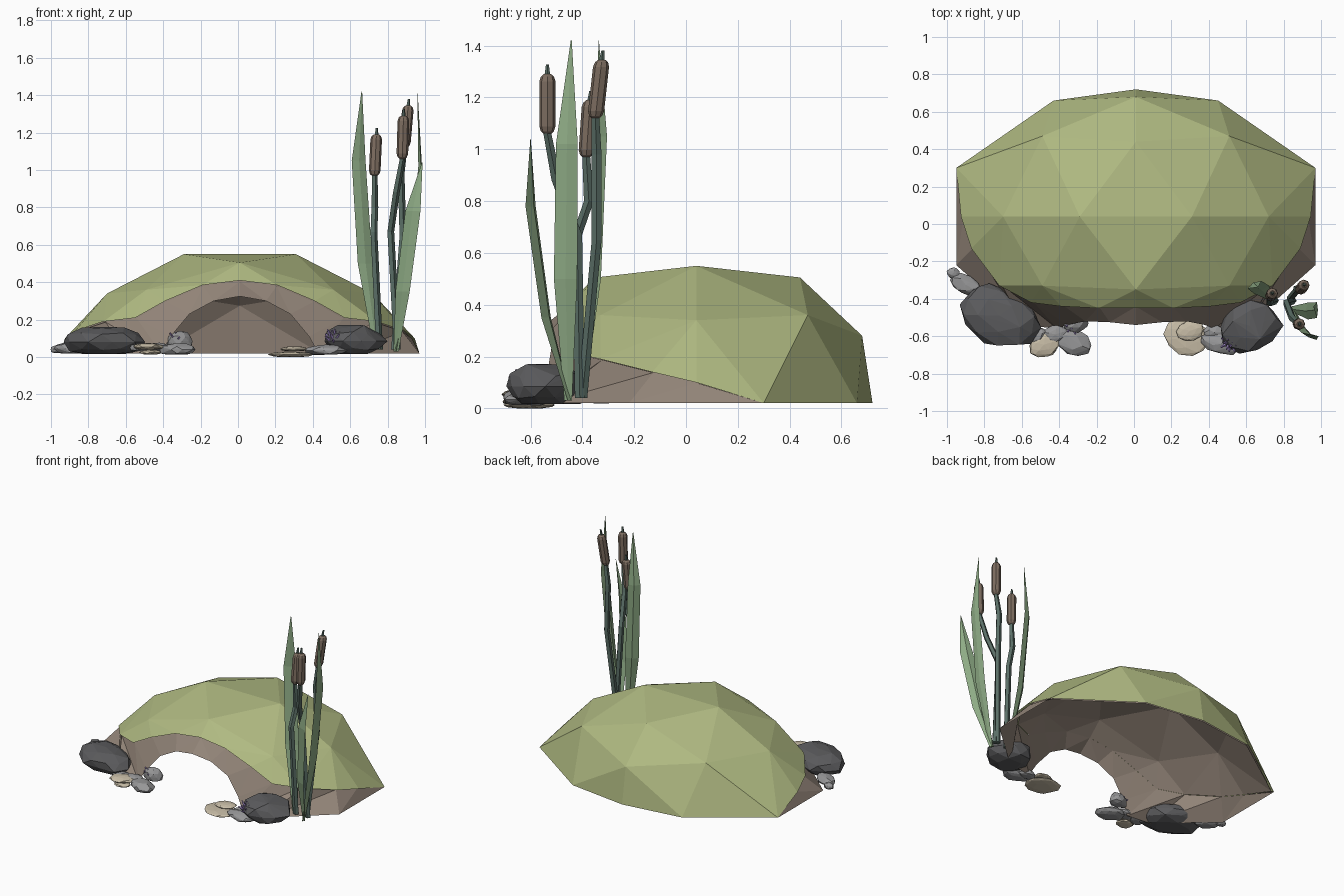
import bpy, bmesh, math, random
from mathutils import Vector, Matrix

random.seed(4)
old = bpy.data.objects.get("Cube")
if old:
    bpy.data.objects.remove(old)


def material(name, r, g, b):
    col = [((c / 255 + 0.055) / 1.055) ** 2.4 for c in (r, g, b)] + [1]
    m = bpy.data.materials.new(name)
    m.use_nodes = True
    m.diffuse_color = col
    bsdf = next(n for n in m.node_tree.nodes if n.type == 'BSDF_PRINCIPLED')
    bsdf.inputs["Base Color"].default_value = col
    return m


MOSS = material("moss green", 176, 186, 130)
EARTH = material("earth brown", 146, 132, 120)
LEAF = material("leaf green", 143, 172, 134)
STALK = material("stalk green", 90, 110, 102)
HEAD = material("seed head brown", 126, 110, 97)
DARK = material("dark stone", 92, 92, 94)
GREY = material("grey stone", 150, 150, 151)
SAND = material("sand stone", 200, 189, 167)
VIOLET = material("violet crystal", 164, 140, 204)


def finish(name, bm, mat):
    me = bpy.data.meshes.new(name)
    bm.to_mesh(me)
    bm.free()
    me.materials.append(mat)
    ob = bpy.data.objects.new(name, me)
    bpy.context.collection.objects.link(ob)
    return ob


def mirrored(points):
    out = [Vector(p) for p in points]
    out += [Vector((-x, y, z)) for x, y, z in points if x > 0]
    return [p + Vector((0.01, 0, 0)) for p in out]


# Mound: faceted crown points plus the rim that frames the opening
CROWN = [(0.3, 0.04, 0.55), (0, 0.44, 0.505), (0, -0.35, 0.505), (0.71, 0.04, 0.34),
         (0.5, 0.47, 0.36), (0.5, -0.33, 0.36), (0, 0.68, 0.28)]
FRONT_RIM = [(0, -0.45, 0.41), (0.2, -0.45, 0.385), (0.4, -0.44, 0.3), (0.56, -0.42, 0.21),
             (0.73, -0.33, 0.19), (0.88, -0.13, 0.14), (0.935, 0.04, 0.1), (0.96, 0.3, 0.02)]
BACK_RIM = [(0.44, 0.66, 0.02), (0, 0.72, 0.02)]
CENTRE = Vector((0.01, 0.1, 0))


def shrink(p, k=0.98):
    q = CENTRE + (Vector(p) - CENTRE) * k
    q.z = max(q.z, 0.02)
    return q


def shell(name, mat, inner):
    bm = bmesh.new()
    rim = [bm.verts.new(p) for p in mirrored(FRONT_RIM + BACK_RIM)]
    for p in mirrored(CROWN):
        bm.verts.new(p)
    bmesh.ops.convex_hull(bm, input=list(bm.verts))
    bm.normal_update()
    rim = set(v for v in rim if v.is_valid)
    under = [f for f in bm.faces if f.normal.z < 0.03 and all(v in rim for v in f.verts)]
    bmesh.ops.delete(bm, geom=under, context='FACES')
    if inner:
        for v in bm.verts:
            v.co = shrink(v.co)
        bmesh.ops.reverse_faces(bm, faces=list(bm.faces))
    return finish(name, bm, mat)


shell("moss_mound", MOSS, False)
shell("cave_lining", EARTH, True)

# Earth face between the rim, the ground and the cave arch
ARCH = [(0, -0.54, 0.325), (0.14, -0.525, 0.3), (0.27, -0.52, 0.23), (0.37, -0.54, 0.11),
        (0.42, -0.56, 0.02), (0.6, -0.54, 0.02), (0.96, -0.22, 0.02), (0.96, 0.3, 0.02)]
bm = bmesh.new()
for side in (1, -1):
    place = lambda p: Vector((p[0] * side + 0.01, p[1], p[2]))
    top = [bm.verts.new(shrink(place(p), 0.985)) for p in FRONT_RIM]
    low = [bm.verts.new(place(p)) for p in ARCH]
    for i in range(len(top) - 1):
        for tri in ((top[i], low[i], low[i + 1]), (top[i], low[i + 1], top[i + 1])):
            bm.faces.new(tri if side < 0 else tri[::-1])
bmesh.ops.remove_doubles(bm, verts=bm.verts, dist=0.0005)
bmesh.ops.recalc_face_normals(bm, faces=bm.faces)
finish("cave_front", bm, EARTH)


# Stones: jittered squashed spheres with flat bottoms
def stone(name, mat, centre, size, turn=0, rough=0.12, detail=2):
    bm = bmesh.new()
    bmesh.ops.create_icosphere(bm, subdivisions=detail, radius=1)
    floor = centre[2] - size[2] * 0.75
    for v in bm.verts:
        v.co *= 1 + random.uniform(-rough, rough)
    bm.transform(Matrix.Translation(centre) @ Matrix.Rotation(turn, 4, 'Z') @ Matrix.Diagonal((*size, 1)))
    for v in bm.verts:
        v.co.z = max(v.co.z, floor)
    bmesh.ops.convex_hull(bm, input=list(bm.verts))
    loose = [v for v in bm.verts if not v.link_faces]
    bmesh.ops.delete(bm, geom=loose, context='VERTS')
    return finish(name, bm, mat)


stone("large_stone_right", DARK, (-0.72, -0.49, 0.08), (0.22, 0.155, 0.085), -0.5)
stone("large_stone_left", DARK, (0.62, -0.545, 0.085), (0.165, 0.15, 0.09), 0.3)
stone("outer_pebble", GREY, (-0.965, -0.262, 0.04), (0.036, 0.03, 0.025), 0, 0.08)
stone("outer_stone", GREY, (-0.9, -0.325, 0.045), (0.085, 0.05, 0.035), -0.5)
stone("flat_stone_right", GREY, (-0.33, -0.63, 0.04), (0.1, 0.07, 0.036), -0.4)
stone("middle_stone_right", GREY, (-0.42, -0.59, 0.05), (0.07, 0.05, 0.025), 0.3)
stone("side_stone_right", GREY, (-0.52, -0.6, 0.05), (0.06, 0.04, 0.025), 0.5)
stone("raised_stone_right", GREY, (-0.31, -0.53, 0.085), (0.07, 0.05, 0.05), 0.2)
stone("flat_stone_left", GREY, (0.47, -0.64, 0.035), (0.11, 0.055, 0.03), -0.2)
stone("small_stone_left", GREY, (0.43, -0.58, 0.03), (0.06, 0.04, 0.025))
stone("sand_slab_right", SAND, (-0.48, -0.645, 0.055), (0.085, 0.065, 0.02), 0.3, 0.06)
stone("sand_slab_right_low", SAND, (-0.47, -0.66, 0.025), (0.06, 0.05, 0.015), 0, 0.06)
stone("sand_slab_left", SAND, (0.28, -0.605, 0.013), (0.12, 0.1, 0.017), -0.4, 0.05)
stone("sand_slab_left_top", SAND, (0.3, -0.57, 0.043), (0.075, 0.055, 0.015), 0.3, 0.05)


# Crystal tufts: small spikes fanned out from one spot
def crystals(name, centre, reach, count):
    bm = bmesh.new()
    for i in range(count):
        a = i * 2.4
        tilt = 0.2 + 1.1 * i / count
        d = Vector((math.cos(a) * math.sin(tilt), math.sin(a) * math.sin(tilt), math.cos(tilt)))
        length = reach * random.uniform(0.75, 1.1)
        m = Matrix.Translation(Vector(centre) + d * length / 2) @ d.to_track_quat('Z', 'Y').to_matrix().to_4x4()
        bmesh.ops.create_cone(bm, cap_ends=True, segments=4, radius1=0.014, radius2=0.004,
                              depth=length, matrix=m)
    return finish(name, bm, VIOLET)


crystals("crystals_left", (0.515, -0.63, 0.075), 0.075, 16)
crystals("crystals_right", (-0.335, -0.54, 0.085), 0.055, 11)


# Lofted tube through points with a radius at each
def tube(name, mat, path, radii, sides):
    bm = bmesh.new()
    rings = []
    for p, r in zip(path, radii):
        ring = []
        for k in range(sides):
            a = math.tau * k / sides
            ring.append(bm.verts.new(Vector(p) + Vector((math.cos(a) * r, math.sin(a) * r, 0))))
        rings.append(ring)
    for a, b in zip(rings, rings[1:]):
        for k in range(sides):
            n = (k + 1) % sides
            bm.faces.new((a[k], a[n], b[n], b[k]))
    bm.faces.new(rings[0][::-1])
    bm.faces.new(rings[-1])
    return finish(name, bm, mat)


# Cattails: bent stalk, plump seed head and a thin tip
def cattail(tag, path, top):
    tube("stalk_" + tag, STALK, path, [0.02] * (len(path) - 1) + [0.016], 5)
    a, b = Vector(path[-1]), Vector(top)
    steps = (0, 0.04, 0.12, 0.88, 0.96, 1)
    tube("seed_head_" + tag, HEAD, [a.lerp(b, t) for t in steps],
         [0.015, 0.025, 0.031, 0.031, 0.025, 0.014], 8)
    tube("tip_" + tag, STALK, [b, b + (b - a) * 0.16], [0.011, 0.006], 5)


cattail("inner", [(0.755, -0.41, 0.04), (0.725, -0.42, 0.67), (0.73, -0.375, 0.8), (0.73, -0.385, 0.97)],
        (0.74, -0.37, 1.19))
cattail("front", [(0.85, -0.41, 0.04), (0.815, -0.42, 0.67), (0.845, -0.5, 0.88), (0.878, -0.535, 1.06)],
        (0.885, -0.535, 1.29))
cattail("outer", [(0.835, -0.4, 0.04), (0.88, -0.345, 0.65), (0.87, -0.345, 0.98), (0.89, -0.35, 1.12)],
        (0.91, -0.325, 1.345))


# Leaves: tapered blades with a raised midrib
def leaf(name, spine, widths, angle, fold):
    bm = bmesh.new()
    across = Vector((math.cos(angle), math.sin(angle), 0))
    out = Vector((-across.y, across.x, 0)) * fold
    rows = []
    for p, w in zip(spine, widths):
        p = Vector(p)
        rows.append([bm.verts.new(q) for q in (p - across * w, p + out * min(1, w * 30),
                                               p + across * w, p - out * min(1, w * 30) * 0.4)])
    for a, b in zip(rows, rows[1:]):
        for k in range(4):
            n = (k + 1) % 4
            bm.faces.new((a[k], a[n], b[n], b[k]))
    bm.faces.new(rows[0])
    bm.faces.new(rows[-1])
    bmesh.ops.recalc_face_normals(bm, faces=bm.faces)
    return finish(name, bm, LEAF)


leaf("leaf_inner", [(0.74, -0.4, 0.05), (0.68, -0.35, 0.5), (0.645, -0.325, 1.05), (0.662, -0.337, 1.42)],
     (0.018, 0.045, 0.042, 0.002), 0.5, 0.014)
leaf("leaf_outer", [(0.845, -0.455, 0.03), (0.93, -0.465, 0.5), (0.978, -0.46, 1.02), (0.96, -0.443, 1.42)],
     (0.015, 0.045, 0.042, 0.002), math.pi / 2, 0.014)
leaf("leaf_front", [(0.845, -0.45, 0.03), (0.88, -0.54, 0.35), (0.935, -0.6, 0.78), (0.985, -0.6, 1.04)],
     (0.015, 0.042, 0.045, 0.002), -0.45, 0.014)
